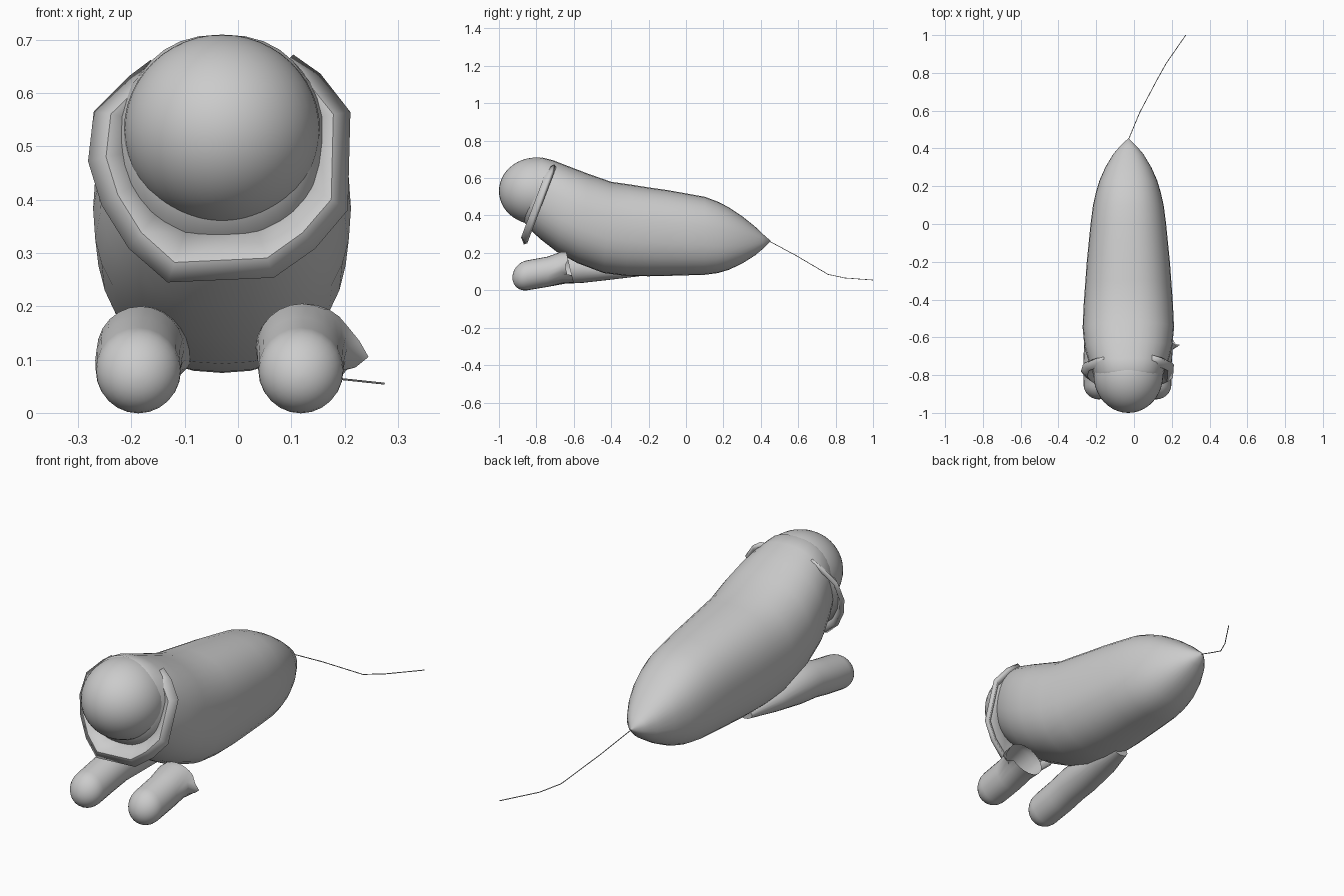
import bpy, bmesh, math
from mathutils import Vector

if "Cube" in bpy.data.objects:
    bpy.data.objects.remove(bpy.data.objects["Cube"])

CX = -0.03  # the body axis sits slightly left of centre
grey = bpy.data.materials.new("plain grey")
grey.diffuse_color = (0.6, 0.6, 0.6, 1)
grey.use_nodes = True
grey.node_tree.nodes["Principled BSDF"].inputs["Base Color"].default_value = grey.diffuse_color


def finish(ob, angle=60):
    ob.data.materials.append(grey)
    bpy.ops.object.select_all(action='DESELECT')
    ob.select_set(True)
    bpy.context.view_layer.objects.active = ob
    bpy.ops.object.shade_smooth_by_angle(angle=math.radians(angle))
    return ob


def loft(name, rings, cap_start=True, cap_end=True, closed=True, angle=60):
    """Skin a list of equally long point rings."""
    bm = bmesh.new()
    rows = [[bm.verts.new(p) for p in ring] for ring in rings]
    n = len(rows[0])
    for a, b in zip(rows, rows[1:]):
        for i in range(n if closed else n - 1):
            j = (i + 1) % n
            bm.faces.new((a[i], a[j], b[j], b[i]))
    if cap_start:
        bm.faces.new(rows[0])
    if cap_end:
        bm.faces.new(rows[-1][::-1])
    bmesh.ops.recalc_face_normals(bm, faces=bm.faces)
    me = bpy.data.meshes.new(name)
    bm.to_mesh(me)
    bm.free()
    ob = bpy.data.objects.new(name, me)
    bpy.context.collection.objects.link(ob)
    return finish(ob, angle)


def oval(cx, top, bot, w, n=32, power=2.3):
    """Tilted rounded ring between a top and bottom (y, z) point."""
    pts = []
    for i in range(n):
        t = 2 * math.pi * i / n
        c, s = math.cos(t), math.sin(t)
        u = math.copysign(abs(c) ** (2 / power), c)
        v = (math.copysign(abs(s) ** (2 / power), s) + 1) / 2
        pts.append((cx + w * u, bot[0] + (top[0] - bot[0]) * v,
                    bot[1] + (top[1] - bot[1]) * v))
    return pts


# Body: top y, top z, bottom y, bottom z, half width
body = [(-.82, .69, -.89, .40, .150), (-.77, .71, -.84, .33, .180),
        (-.71, .695, -.78, .275, .205), (-.62, .66, -.69, .205, .232),
        (-.52, .622, -.58, .145, .242), (-.40, .580, -.44, .092, .236),
        (-.30, .566, -.32, .077, .228), (-.20, .550, -.20, .075, .220),
        (-.10, .536, -.10, .077, .210), (0, .518, 0, .080, .200),
        (.10, .500, .10, .083, .187), (.17, .474, .17, .092, .171),
        (.23, .443, .23, .110, .153), (.30, .396, .30, .143, .122),
        (.37, .340, .37, .187, .080), (.41, .302, .41, .221, .046),
        (.452, .265, .452, .261, .002)]
loft("body", [oval(CX, r[:2], r[2:4], r[4]) for r in body])

# Head
bpy.ops.mesh.primitive_uv_sphere_add(segments=40, ring_count=24, location=(CX, -.80, .531))
head = bpy.context.object
head.name = "head"
head.scale = (.184, .20, .179)
finish(head)

# Collar: faceted open ring around the neck, tilted forward at the bottom
rim = [(.10, .665), (.15, .63), (.205, .56), (.20, .38), (.14, .31), (.065, .257),
       (-.13, .248), (-.20, .31), (-.25, .39), (-.275, .47), (-.265, .56),
       (-.20, .625), (-.16, .655)]


def collar_ring(scale, shift):
    pts = []
    for x, z in rim:
        px, pz = CX + (x - CX) * scale, .53 + (z - .53) * scale
        pts.append((px, -.71 - (.65 - pz) * .38 + shift, pz))
    return pts


collar = loft("collar", [collar_ring(.70, .0), collar_ring(.88, -.022), collar_ring(1, .005)],
              False, False, False, 35)
mod = collar.modifiers.new("thickness", 'SOLIDIFY')
mod.thickness = .02
mod.offset = 0


# Front legs: rounded toe, straight shaft
def leg_rings(cx):
    rings = []
    for k in range(9):
        a = math.radians(4 + k * 86 / 8)
        r, y = .080 * math.sin(a), -.85 - .078 * math.cos(a)
        z = .08 - .012 * math.cos(a)
        rings.append(oval(cx, (y, z + r), (y, z - r), r, 24, 2))
    rings.append(oval(cx, (-.74, .180), (-.74, .018), .081, 24, 2))
    return rings


# Left leg fades into the belly
left = leg_rings(-.187)
for x, y, top, bot, w in [(-.183, -.65, .20, .035, .082), (-.175, -.55, .20, .040, .080),
                          (-.155, -.40, .17, .057, .070), (-.13, -.25, .12, .075, .04)]:
    left.append(oval(x, (y, top), (y, bot), w, 24, 2))
loft("left_front_leg", left)

# Right leg ends in an open sleeve with a pointed outer flap
right = leg_rings(.118)
right.append(oval(.120, (-.67, .205), (-.66, .038), .085, 24, 2))
sleeve = oval(.125, (-.64, .205), (-.60, .040), .092, 24, 2)
sleeve[0] = (.245, -.64, .105)
sleeve[1] = (.228, -.645, .135)
sleeve[23] = (.220, -.635, .085)
right.append(sleeve)
loft("right_front_leg", right, True, False)

# Tail: hair-thin line trailing back and to the right
path = [(-.03, .445, .263), (.03, .59, .185), (.12, .76, .085), (.17, .85, .066), (.274, 1, .055)]
curve = bpy.data.curves.new("tail", 'CURVE')
curve.dimensions = '3D'
curve.bevel_depth = .002
curve.bevel_resolution = 1
spline = curve.splines.new('POLY')
spline.points.add(len(path) - 1)
for p, co in zip(spline.points, path):
    p.co = (*co, 1)
tail = bpy.data.objects.new("tail", curve)
bpy.context.collection.objects.link(tail)
curve.materials.append(grey)
